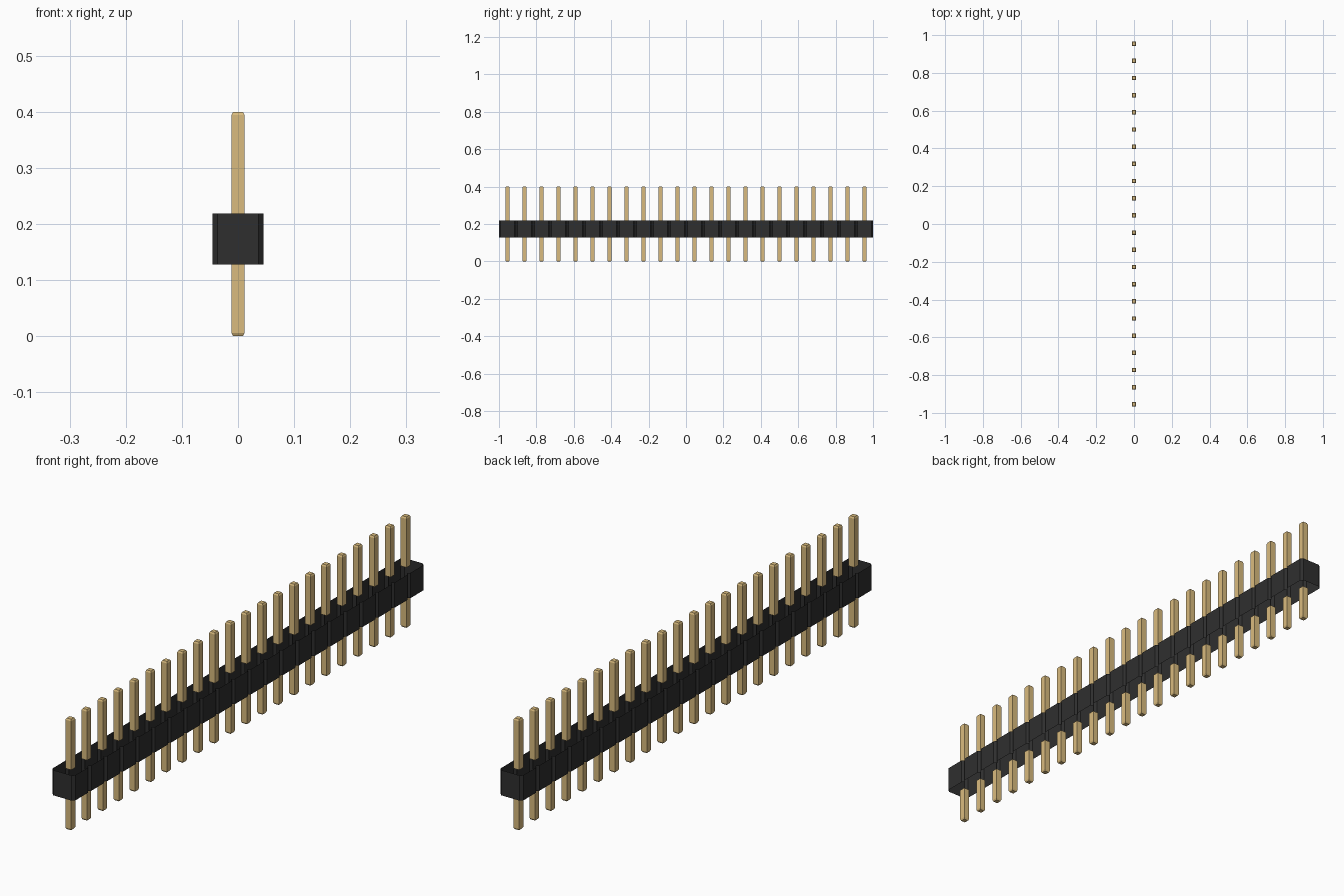
import bpy
import bmesh

cube = bpy.data.objects.get("Cube")
if cube:
    bpy.data.objects.remove(cube, do_unlink=True)

COUNT = 22                  # number of pins
PITCH = 2.0 / COUNT         # spacing along y
HALF = PITCH / 2            # half width of the housing
NOTCH = PITCH / 10          # corner chamfer of each housing segment
BODY_LOW, BODY_HIGH, TOP = 0.128, 0.219, 0.4
PIN = 0.0115                # half width of a pin
TIP = 0.0057                # chamfer at the pin ends


def material(name, rgb):
    mat = bpy.data.materials.new(name)
    mat.use_nodes = True
    colour = (*rgb, 1.0)
    mat.diffuse_color = colour
    mat.node_tree.nodes["Principled BSDF"].inputs["Base Color"].default_value = colour
    return mat


def loft(name, rings, mat, cap_last=False):
    """Skin matching rings of points with quads; optionally close the last ring."""
    bm = bmesh.new()
    loops = [[bm.verts.new(p) for p in ring] for ring in rings]
    n = len(loops[0])
    for a, b in zip(loops, loops[1:]):
        for i in range(n):
            j = (i + 1) % n
            bm.faces.new((a[i], a[j], b[j], b[i]))
    if cap_last:
        bm.faces.new(loops[-1])
    if rings[-1][0][2] < rings[0][0][2]:      # lofted downwards
        bmesh.ops.reverse_faces(bm, faces=bm.faces)
    mesh = bpy.data.meshes.new(name)
    bm.to_mesh(mesh)
    bm.free()
    mesh.materials.append(mat)
    obj = bpy.data.objects.new(name, mesh)
    bpy.context.collection.objects.link(obj)
    return obj


def square(half, z):
    return [(x * half, y * half, z) for x, y in ((-1, -1), (1, -1), (1, 1), (-1, 1))]


def pin_row(name, z_root, z_tip):
    """One pin with a chamfered tip, repeated along the housing."""
    step = TIP if z_tip > z_root else -TIP
    rings = [square(PIN, z_root), square(PIN, z_tip - step), square(PIN - TIP / 2, z_tip)]
    obj = loft(name, rings, gold, cap_last=True)
    obj.location.y = -1 + HALF
    array = obj.modifiers.new("row", 'ARRAY')
    array.count = COUNT
    array.use_relative_offset = False
    array.use_constant_offset = True
    array.constant_offset_displace = (0, PITCH, 0)


black = material("black plastic", (0.028, 0.028, 0.028))
gold = material("gold metal", (0.70, 0.50, 0.21))

# Housing: a notched wall, open above and below
side = [(HALF - NOTCH, -1.0)]
for i in range(COUNT):
    y = -1 + i * PITCH
    side += [(HALF, y + NOTCH), (HALF, y + PITCH - NOTCH), (HALF - NOTCH, y + PITCH)]
outline = side + [(-x, -y) for x, y in side]
loft("housing", [[(x, y, z) for x, y in outline] for z in (BODY_LOW, BODY_HIGH)], black)

# Pins above and below the housing
pin_row("upper_pins", BODY_HIGH, TOP)
pin_row("lower_pins", BODY_LOW, 0.0)
